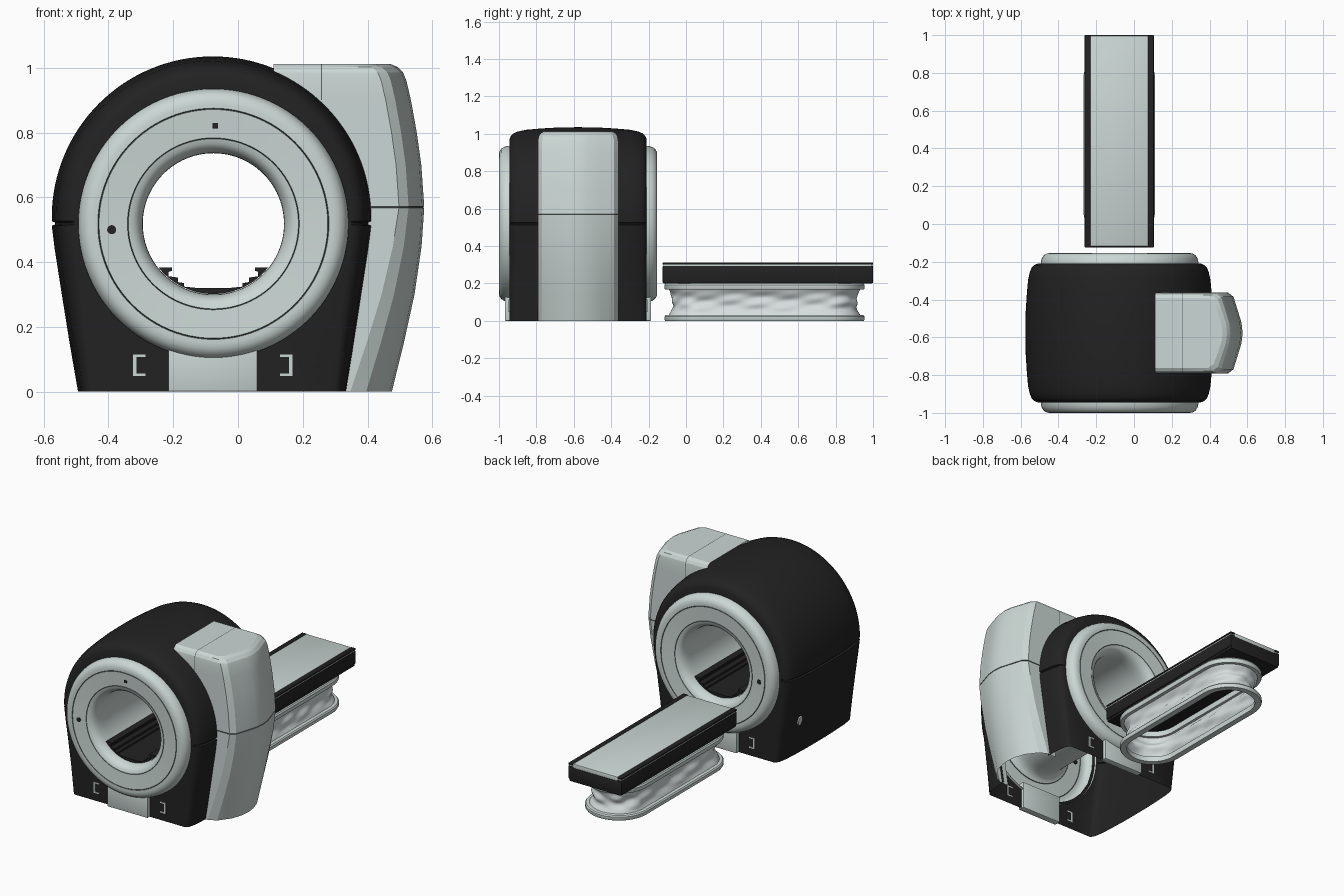
import bpy, bmesh, math
from math import sin, cos, pi, radians, sqrt

if "Cube" in bpy.data.objects:
    bpy.data.objects.remove(bpy.data.objects["Cube"])

CX, YC = -0.078, -0.577          # gantry centre


def material(name, rgb):
    m = bpy.data.materials.new(name)
    m.diffuse_color = (*rgb, 1)
    m.use_nodes = True
    m.node_tree.nodes["Principled BSDF"].inputs["Base Color"].default_value = m.diffuse_color
    return m


LIGHT = material("pale grey", (0.60, 0.68, 0.66))
BLACK = material("black", (0.016, 0.016, 0.016))
SEAM = material("seam grey", (0.10, 0.12, 0.12))
SKIRT = material("skirt white", (0.68, 0.73, 0.73))


def finish(name, bm, mats, rule=None, angle=35):
    bmesh.ops.recalc_face_normals(bm, faces=bm.faces)
    me = bpy.data.meshes.new(name)
    bm.to_mesh(me)
    bm.free()
    for m in mats:
        me.materials.append(m)
    if rule:
        for p in me.polygons:
            p.material_index = rule(p.center)
    me.shade_smooth()
    me.set_sharp_from_angle(angle=radians(angle))
    ob = bpy.data.objects.new(name, me)
    bpy.context.collection.objects.link(ob)
    return ob


def loft(rings, closed=True, loop=False, skip=None):
    """Skin a list of equally long point rings."""
    bm = bmesh.new()
    vs = [[bm.verts.new(p) for p in r] for r in rings]
    n = len(vs[0])
    for i in range(len(vs) if loop else len(vs) - 1):
        a, b = vs[i], vs[(i + 1) % len(vs)]
        for j in range(n if closed else n - 1):
            k = (j + 1) % n
            q = (a[j], a[k], b[k], b[j])
            if not (skip and skip([v.co for v in q])):
                bm.faces.new(q)
    return bm, vs


def box(name, x0, x1, y0, y1, z0, z1, mat, bevel=0.0):
    bm = bmesh.new()
    bmesh.ops.create_cube(bm, size=1)
    for v in bm.verts:
        v.co = ((x0 + x1) / 2 + v.co.x * (x1 - x0), (y0 + y1) / 2 + v.co.y * (y1 - y0),
                (z0 + z1) / 2 + v.co.z * (z1 - z0))
    if bevel:
        bmesh.ops.bevel(bm, geom=bm.edges[:], offset=bevel, segments=2, affect='EDGES', profile=0.5)
    return finish(name, bm, [mat])


def disc(name, loc, rot, scale, mat):
    bm = bmesh.new()
    bmesh.ops.create_cone(bm, cap_ends=True, segments=20, radius1=1, radius2=1, depth=1)
    ob = finish(name, bm, [mat])
    ob.location, ob.rotation_euler, ob.scale = loc, rot, scale


# Gantry shell: arch outline with side seam, open underneath
right = [(0.416, 0), (0.442, 0.15), (0.466, 0.3), (0.488, 0.44), (0.497, 0.512),
         (0.487, 0.516), (0.487, 0.522), (0.497, 0.526)]
arch = [(0.497 * cos(pi * i / 64), 0.538 + 0.497 * sin(pi * i / 64)) for i in range(65)]
floor = [(-0.416 + 0.104 * i, 0) for i in range(1, 8)]
outline = right + arch + [(-x, z) for x, z in reversed(right)] + floor


def station(dy, inset):
    pts = []
    for x, z in outline:
        d = math.hypot(x, z - 0.53)
        k = 1 - inset / d
        pts.append((CX + x * k, YC + dy, 0 if z == 0 else 0.53 + (z - 0.53) * k))
    return pts


def hole(dy, r=0.40):
    pts = []
    for x, z in outline:
        d = math.hypot(x, z - 0.518)
        pts.append((CX + x * r / d, YC + dy, 0.518 + (z - 0.518) * r / d))
    return pts


def body_skip(q):
    if all(c.z == 0 for c in q):
        return True              # open floor
    c = sum((v for v in q[1:]), q[0].copy()) / 4     # opening into the side cabinet
    return abs(c.y - YC) < 0.2 and c.x > 0.2 and c.z < 0.85


half = [(0.1, 0.001), (0.2, 0.007), (0.28, 0.014), (0.325, 0.024), (0.345, 0.033),
        (0.359, 0.046), (0.367, 0.064)]
rings = [hole(-0.367)] + [station(-d, i) for d, i in reversed(half)] + [station(0, 0)]
rings += [station(d, i) for d, i in half] + [hole(0.367)]
bm, _ = loft(rings, skip=body_skip)
finish("gantry_shell", bm, [BLACK])

# Bore ring: lathed profile (radius, distance from the middle), both sides and bore tube
prof = [(0.417, 0.35), (0.417, 0.375), (0.412, 0.395), (0.402, 0.411), (0.386, 0.421), (0.370, 0.423),
        (0.357, 0.423), (0.355, 0.420), (0.353, 0.423), (0.31, 0.420), (0.2655, 0.417),
        (0.264, 0.413), (0.2625, 0.417), (0.248, 0.413), (0.235, 0.403), (0.225, 0.386), (0.219, 0.36),
        (0.218, 0.32)]
prof = [(r, -d) for r, d in prof] + [(r, d) for r, d in reversed(prof)]
RX, RZ, N = -0.076, 0.518, 96
bm, _ = loft([[(RX + r * cos(2 * pi * i / N), YC + d, RZ + r * sin(2 * pi * i / N)) for i in range(N)]
              for r, d in prof])


def ring_rule(c):
    r = math.hypot(c.x - RX, c.z - RZ)
    return int(abs(c.y - YC) > 0.40 and (abs(r - 0.355) < 0.0018 or abs(r - 0.264) < 0.0014))


finish("bore_ring", bm, [LIGHT, SEAM], ring_rule, 50)

# Stepped tray along the bottom of the bore
step = [(0.1686, 0.383), (0.128, 0.383), (0.128, 0.373), (0.138, 0.370), (0.138, 0.356), (0.11, 0.352),
        (0.11, 0.338), (0.09, 0.335), (0.09, 0.324), (0.05, 0.32)]
arc = [radians(-141.3 + 102.6 * i / 24) for i in range(1, 24)]
tray = step + [(-x, z) for x, z in reversed(step)] + [(0.2165 * cos(a), RZ + 0.2165 * sin(a)) for a in arc]
bm, vs = loft([[(RX + x, y, z) for x, z in tray] for y in (-0.94, -0.215)])
for r in vs:
    bm.faces.new(r)
finish("bore_tray", bm, [BLACK])

# Front and back details of the gantry
for s, side in ((-1, "front"), (1, "back")):
    def span(a, b):
        return sorted((YC + s * a, YC + s * b))
    box(side + "_foot_panel", -0.215, 0.06, *span(0.35, 0.391), 0, 0.17, LIGHT, 0.004)
    for m, hand in ((-1, "left"), (1, "right")):
        def bar(tag, a, b, z0, z1):
            x = sorted((CX + m * a, CX + m * b))
            box(f"{side}_{hand}_bracket_{tag}", *x, *span(0.366, 0.371), z0, z1, LIGHT)
        bar("upright", 0.236, 0.246, 0.048, 0.115)
        bar("top", 0.208, 0.236, 0.107, 0.115)
        bar("bottom", 0.208, 0.236, 0.048, 0.056)
    disc(side + "_ring_button", (-0.39, YC + s * 0.418, 0.5), (pi / 2, 0, 0), (0.014, 0.014, 0.009), BLACK)
box("top_ring_marker", -0.078, -0.062, YC - 0.424, YC - 0.416, 0.813, 0.829, BLACK)
disc("side_badge", (CX - 0.448, -0.36, 0.22), (0, pi / 2 - 0.16, 0), (0.03, 0.02, 0.008), LIGHT)


# Side cabinet: bulging section lofted up in z, open towards the gantry and floor
def cabinet_section(z, out, shrink):
    if z < 0.538:
        body = CX + 0.416 + 0.155 * z
    else:
        body = CX + sqrt(max(0.0, 0.497 ** 2 - (z - 0.538) ** 2))
    inner = min(0.11, body - 0.05) if z > 0.95 else body - 0.05
    if z > 0.95:
        inner = 0.11
    a = max(0.256, inner + 0.01)
    c = 0.078 + 0.05 * max(0, 1 - z / 0.57)
    side = [(inner, 0.215), (a, 0.215), (a + 0.004, 0.215), (out - c, 0.215), (out - c * 0.62, 0.192),
            (out - 0.026, 0.12), (out - 0.006, 0.055)]
    side = [(x, d - shrink * d / 0.215) for x, d in side]
    pts = [(x, -d) for x, d in side] + [(out, 0)] + [(x, d) for x, d in reversed(side)]
    return [(x, YC + d, z) for x, d in pts]


levels = [(0, 0.475, 0), (0.15, 0.512, 0), (0.3, 0.545, 0), (0.45, 0.567, 0), (0.567, 0.575, 0),
          (0.5695, 0.571, 0.003), (0.572, 0.575, 0), (0.7, 0.566, 0), (0.8, 0.552, 0), (0.9, 0.534, 0),
          (0.96, 0.52, 0), (0.985, 0.51, 0.004), (1.002, 0.493, 0.014), (1.012, 0.47, 0.03)]
bm, vs = loft([cabinet_section(*l) for l in levels], closed=False)
top = vs[-1]
for i in range(6):
    bm.faces.new((top[i], top[i + 1], top[-2 - i], top[-1 - i]))
bm.faces.new((top[6], top[7], top[8]))
finish("side_cabinet", bm, [LIGHT, SEAM],
       lambda c: int(abs(c.z - 0.5695) < 0.002 or (c.z > 0.85 and abs(c.x - 0.258) < 0.0015)), 20)

# Patient table: black frame, side rails with pale line, pale top
box("table_frame", CX - 0.178, CX + 0.178, -0.125, 1.0, 0.2, 0.288, BLACK, 0.006)
box("table_top", CX - 0.152, CX + 0.152, -0.118, 0.997, 0.278, 0.311, LIGHT, 0.003)
for m, hand in ((-1, "left"), (1, "right")):
    x = sorted((CX + m * 0.15, CX + m * 0.183))
    box(hand + "_table_rail", *x, -0.125, 1.0, 0.215, 0.293, BLACK, 0.004)
    x = sorted((CX + m * 0.15, CX + m * 0.179))
    box(hand + "_table_rail_line", *x, -0.12, 0.995, 0.290, 0.302, LIGHT)
    x = sorted((CX + m * 0.152, CX + m * 0.183))
    box(hand + "_table_rail_cap", *x, -0.125, 1.0, 0.300, 0.311, BLACK, 0.003)

# Table pedestal: hollow stadium rings and a wrinkled skirt
M = 24


def stadium(z, o, wave=0.0):
    pts = []
    for end in (1, -1):
        for i in range(M + 1):
            a = pi * i / M + (0 if end > 0 else pi)
            pts.append((0.19 * cos(a), 0.345 * end + 0.19 * sin(a), cos(a), sin(a)))
        for i in range(1, 20):
            pts.append((-0.19 * end, 0.345 * end * (1 - i / 10), -end, 0))
    res = []
    for x, y, nx, ny in pts:
        w = wave * (sin(13 * y + 70 * z + 2 * nx) + 0.7 * sin(29 * y - 95 * z + 5 * nx) + 0.5 * sin(9 * nx + 60 * z))
        res.append((CX + x + nx * (w - o), 0.42 + y + ny * (w - o), z))
    return res


for name, z0, h in (("pedestal_base", 0.0, 0.032), ("pedestal_collar", 0.166, 0.036)):
    sec = [(0.04, 0), (0.004, 0), (0, 0.2), (0, 0.7), (0.006, 0.93), (0.014, 1), (0.04, 1)]
    bm, _ = loft([stadium(z0 + t * h, o) for o, t in sec], loop=True)
    finish(name, bm, [LIGHT])

rows = []
for i in range(15):
    t = i / 14
    s = sin(pi * t)
    rows.append(stadium(0.028 + 0.142 * t, 0.022 + 0.024 * s, 0.006 * s))
bm, _ = loft(rows)
finish("pedestal_skirt", bm, [SKIRT], angle=60)
